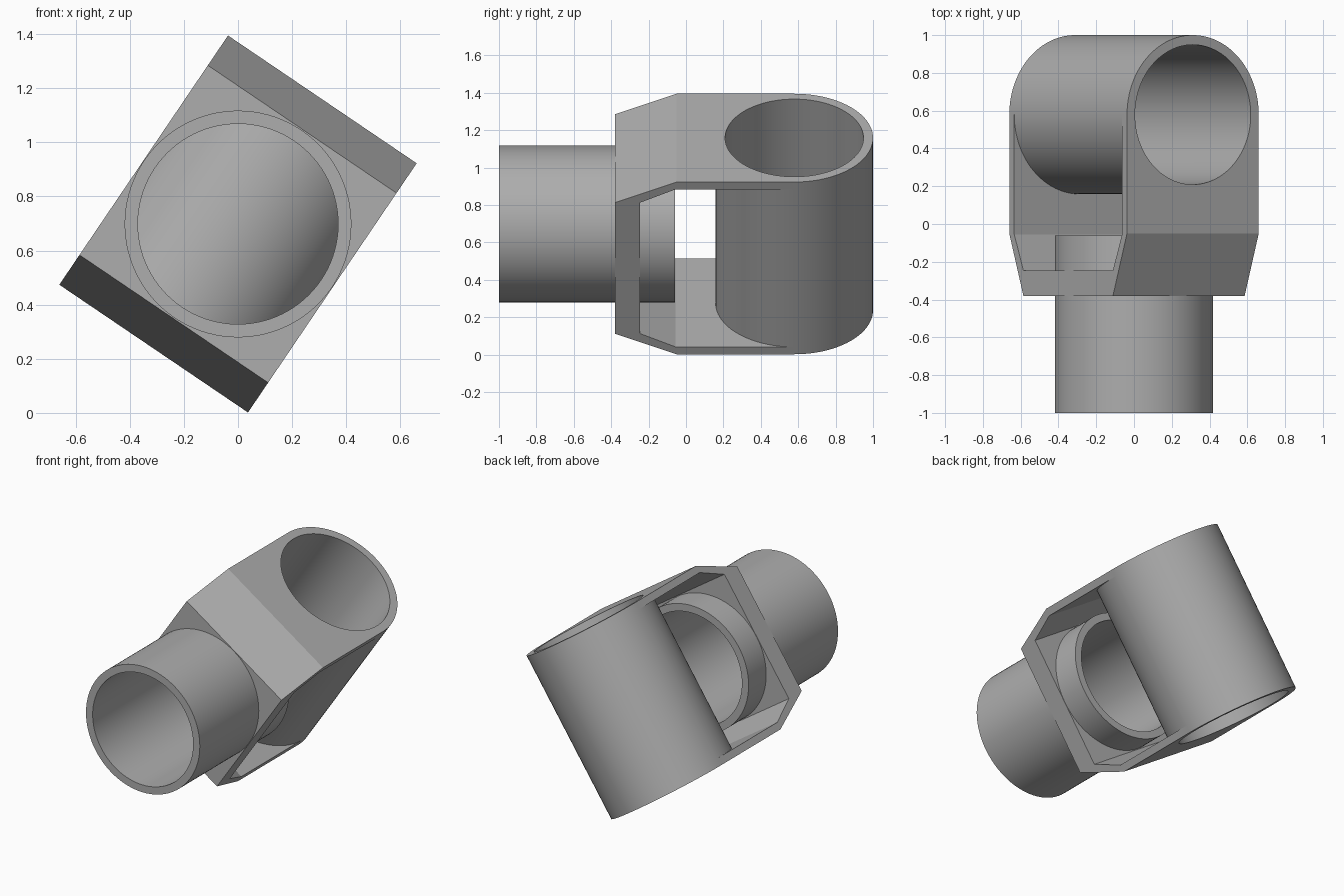
import bpy, bmesh, math
from mathutils import Matrix, Vector

if "Cube" in bpy.data.objects:
    bpy.data.objects.remove(bpy.data.objects["Cube"], do_unlink=True)

R_OUT, R_IN = 0.421, 0.37      # pipe radii
HALF = 0.556                   # half length of the cross tube
NECK = 0.423                   # half height of the front plate
WALL = 0.047                   # end plate thickness
TUBE_Y = 0.579                 # cross tube centre

grey = bpy.data.materials.new("plain_grey")
grey.use_nodes = True
grey.diffuse_color = (0.42, 0.42, 0.42, 1)
grey.node_tree.nodes["Principled BSDF"].inputs["Base Color"].default_value = grey.diffuse_color


def finish(name, bm):
    bmesh.ops.recalc_face_normals(bm, faces=bm.faces)
    mesh = bpy.data.meshes.new(name)
    bm.to_mesh(mesh)
    bm.free()
    mesh.materials.append(grey)
    obj = bpy.data.objects.new(name, mesh)
    bpy.context.collection.objects.link(obj)
    return obj


def cylinder(name, radius, start, end):
    """Solid round bar between two points."""
    start, end = Vector(start), Vector(end)
    axis = end - start
    turn = Vector((0, 0, 1)).rotation_difference(axis).to_matrix().to_4x4()
    bm = bmesh.new()
    bmesh.ops.create_cone(bm, cap_ends=True, segments=96, radius1=radius, radius2=radius,
                          depth=axis.length,
                          matrix=Matrix.Translation((start + end) / 2) @ turn)
    return finish(name, bm)


def extrude_x(name, outline, half_width):
    """Side outline (y, z) extruded across x."""
    bm = bmesh.new()
    face = bm.faces.new([bm.verts.new((-half_width, y, z)) for y, z in outline])
    new = bmesh.ops.extrude_face_region(bm, geom=[face])["geom"]
    bmesh.ops.translate(bm, vec=(2 * half_width, 0, 0),
                        verts=[v for v in new if isinstance(v, bmesh.types.BMVert)])
    return finish(name, bm)


def combine(body, other, operation):
    mod = body.modifiers.new(operation.lower(), "BOOLEAN")
    mod.operation, mod.solver, mod.object = operation, "EXACT", other
    bpy.context.view_layer.objects.active = body
    bpy.ops.object.modifier_apply(modifier=mod.name)
    bpy.data.objects.remove(other, do_unlink=True)


# Open bracket: thick front plate, tapered shoulders, thin end plates
upper_outer = [(-0.38, NECK), (-0.05, HALF), (TUBE_Y, HALF)]
upper_inner = [(TUBE_Y, HALF - WALL), (-0.055, HALF - WALL), (-0.245, NECK)]
upper = upper_outer + upper_inner
fitting = extrude_x("pipe_fitting", upper + [(y, -z) for y, z in reversed(upper)], R_OUT)

# Cross tube and front pipe
combine(fitting, cylinder("cross_tube", R_OUT, (0, TUBE_Y, -HALF), (0, TUBE_Y, HALF)), "UNION")
combine(fitting, cylinder("front_pipe", R_OUT - 0.002, (0, -1, 0), (0, -0.06, 0)), "UNION")

# Bores
combine(fitting, cylinder("cross_bore", R_IN, (0, TUBE_Y, -1), (0, TUBE_Y, 1)), "DIFFERENCE")
combine(fitting, cylinder("pipe_bore", R_IN, (0, -1.2, 0), (0, 0.05, 0)), "DIFFERENCE")

# Lean the whole fitting about the pipe axis and rest it on the ground
tilt = Matrix.Translation((0, 0, 0.698)) @ Matrix.Rotation(math.radians(34.1), 4, "Y")
fitting.data.transform(tilt)

bpy.ops.object.select_all(action="DESELECT")
fitting.select_set(True)
bpy.context.view_layer.objects.active = fitting
bpy.ops.object.shade_smooth_by_angle(angle=math.radians(15))
